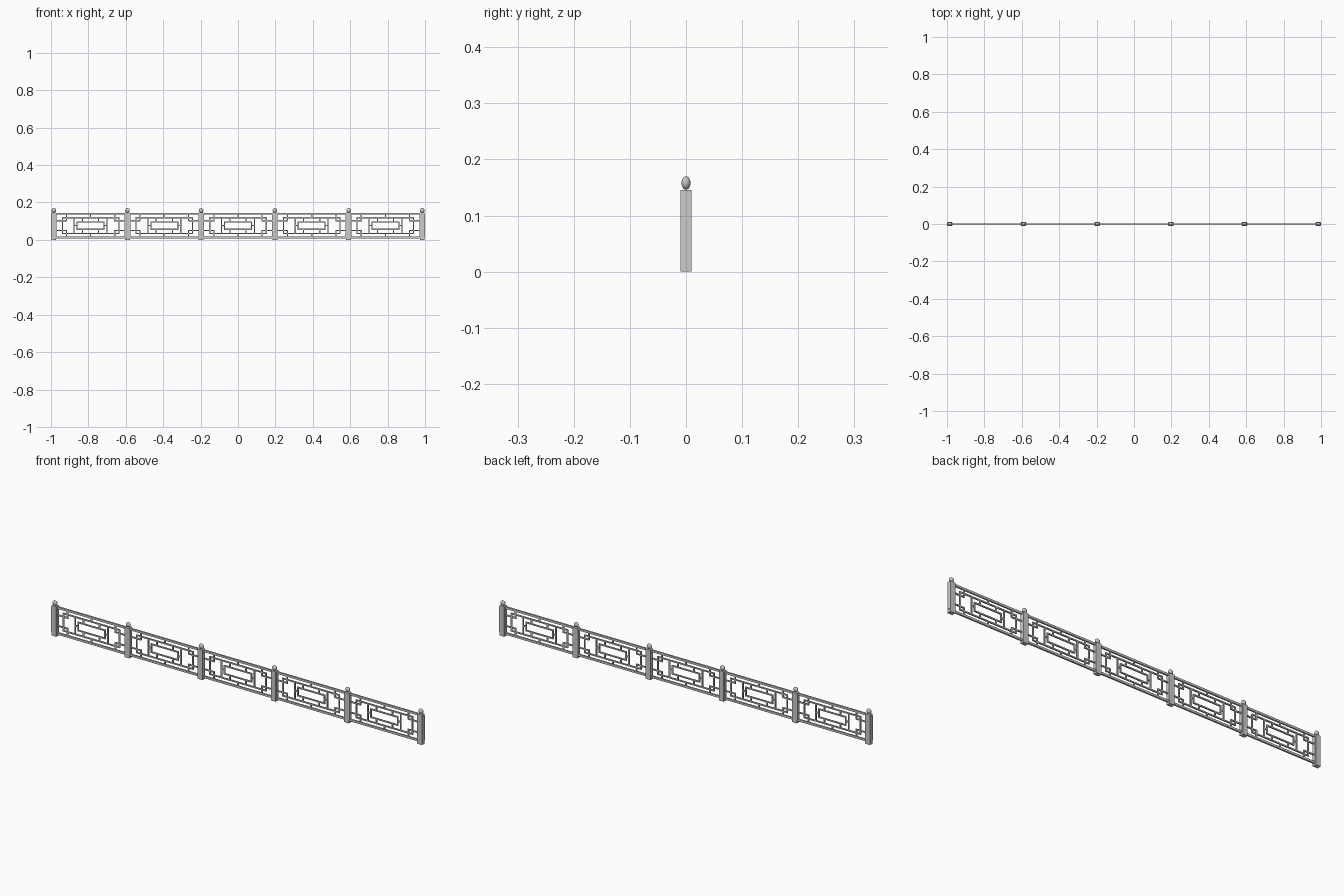
import bpy, bmesh, math
from mathutils import Matrix, Vector

if "Cube" in bpy.data.objects:
    bpy.data.objects.remove(bpy.data.objects["Cube"])

POSTS = [-0.985 + 0.394 * i for i in range(6)]
MID = 0.0765          # height of the lattice centre
HALF = 0.184          # half length of one bay


def box(bm, x0, x1, y, z0, z1):
    # box symmetric in y with half depth y
    m = Matrix.Translation(((x0 + x1) / 2, 0, (z0 + z1) / 2)) @ Matrix.Diagonal((x1 - x0, 2 * y, z1 - z0, 1))
    bmesh.ops.create_cube(bm, size=1, matrix=m)


def finish(bm, name):
    me = bpy.data.meshes.new(name)
    bm.to_mesh(me)
    bm.free()
    ob = bpy.data.objects.new(name, me)
    bpy.context.collection.objects.link(ob)
    return ob


def post(x):
    # core with raised panels on the sides
    bm = bmesh.new()
    box(bm, x - 0.013, x + 0.013, 0.01, 0, 0.146)
    box(bm, x - 0.015, x + 0.015, 0.008, 0.015, 0.137)
    finish(bm, "post")


def finial(x):
    # egg-shaped knob, wider along the fence
    bm = bmesh.new()
    bmesh.ops.create_uvsphere(bm, u_segments=20, v_segments=12, radius=1)
    bmesh.ops.scale(bm, verts=bm.verts, vec=Vector((0.012, 0.008, 0.012)))
    bmesh.ops.translate(bm, verts=bm.verts, vec=Vector((x, 0, 0.158)))
    ob = finish(bm, "finial")
    bpy.context.view_layer.objects.active = ob
    ob.select_set(True)
    bpy.ops.object.shade_smooth_by_angle(angle=math.radians(40))
    ob.select_set(False)


def rails(x):
    # heavy top and bottom rails
    bm = bmesh.new()
    for z in (MID - 0.063, MID + 0.063):
        box(bm, x - HALF, x + HALF, 0.004, z - 0.005, z + 0.005)
    finish(bm, "rails")


def lattice(x):
    bm = bmesh.new()
    t = 0.003

    def hbar(a, b, z):
        box(bm, x + min(a, b) - t, x + max(a, b) + t, t, MID + z - t, MID + z + t)

    def vbar(a, z0, z1):
        box(bm, x + a - t, x + a + t, t, MID + min(z0, z1) - t, MID + max(z0, z1) + t)

    for s in (-1, 1):
        hbar(-0.151, 0.151, s * 0.042)       # interlocking frame
        vbar(s * 0.151, -0.042, 0.042)
        hbar(-0.072, 0.072, s * 0.0195)      # central rectangle
        vbar(s * 0.072, -0.0195, 0.0195)
        vbar(s * 0.088, -0.042, 0.042)       # upright beside the rectangle
        hbar(s * 0.072, s * 0.088, 0)        # spacer ties
        vbar(0, s * 0.042, s * 0.06)
        for u in (-1, 1):
            vbar(u * 0.043, s * 0.0195, s * 0.042)
            hbar(u * 0.129, u * 0.182, s * 0.026)   # corner hooks
            vbar(u * 0.129, s * 0.026, s * 0.06)
    finish(bm, "lattice")


for x in POSTS:
    post(x)
    finial(x)
for a, b in zip(POSTS, POSTS[1:]):
    rails((a + b) / 2)
    lattice((a + b) / 2)
